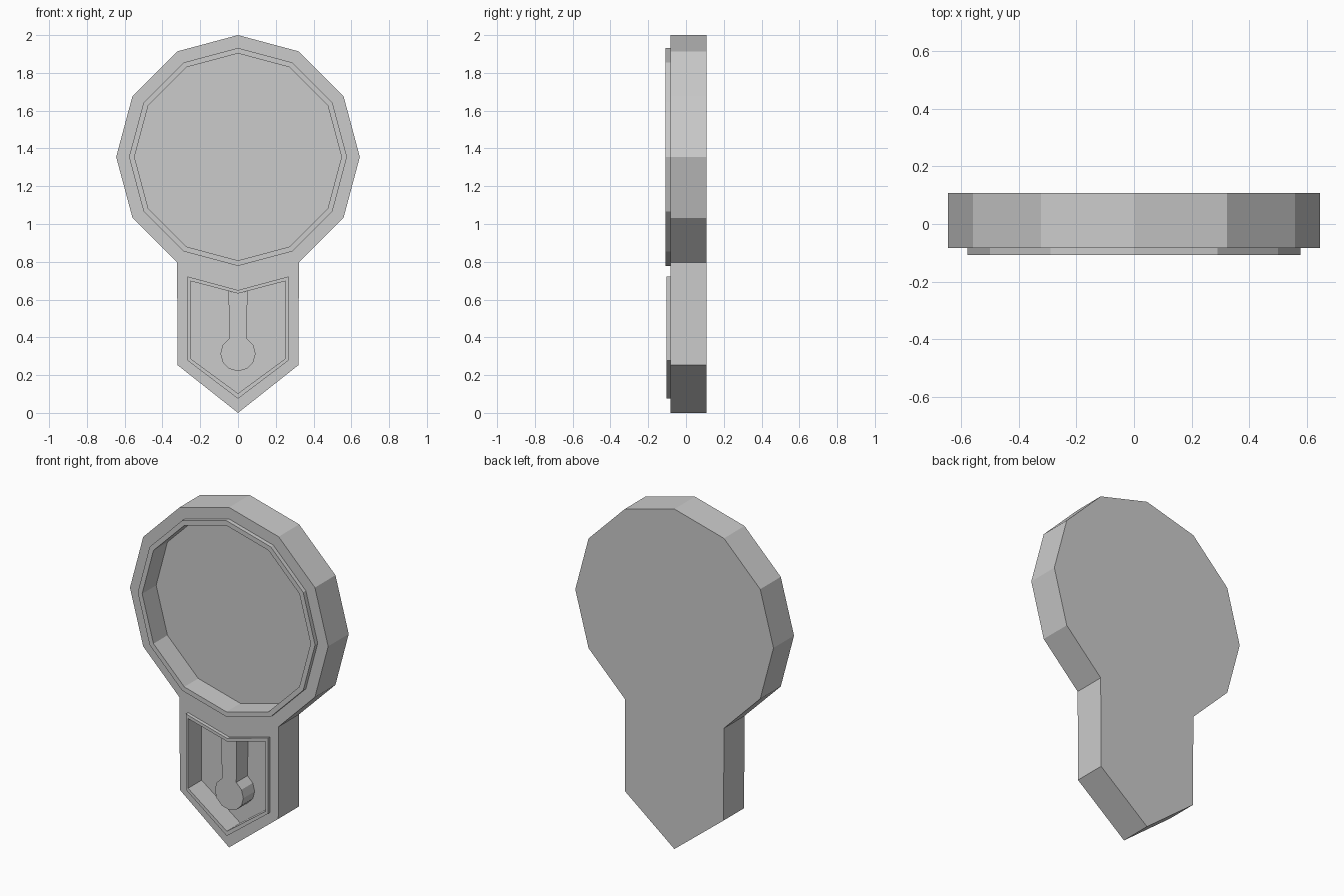
import bpy, bmesh, math

if "Cube" in bpy.data.objects:
    bpy.data.objects.remove(bpy.data.objects["Cube"])

FRONT, BACK, RECESS = -0.083, 0.108, 0.022


def dodecagon(r, cz):
    return [(r * math.sin(i * math.pi / 6), cz + r * math.cos(i * math.pi / 6)) for i in range(12)]


def mirrored(half):
    """Complete a right-hand outline (top to bottom) across x = 0."""
    return half + [(-x, z) for x, z in reversed(half) if abs(x) > 1e-6]


def finish(name, bm):
    bmesh.ops.recalc_face_normals(bm, faces=bm.faces)
    mesh = bpy.data.meshes.new(name)
    bm.to_mesh(mesh)
    bm.free()
    obj = bpy.data.objects.new(name, mesh)
    bpy.context.collection.objects.link(obj)
    return obj


def loft(bm, loops):
    """Join successive (outline, y) loops with quads; return vertex rings."""
    rings = [[bm.verts.new((x, y, z)) for x, z in pts] for pts, y in loops]
    for a, b in zip(rings, rings[1:]):
        n = len(a)
        for i in range(n):
            j = (i + 1) % n
            bm.faces.new((a[i], a[j], b[j], b[i]))
    return rings


def prism(name, pts, y0, y1):
    bm = bmesh.new()
    a, b = loft(bm, [(pts, y0), (pts, y1)])
    bm.faces.new(a)
    bm.faces.new(b)
    return finish(name, bm)


def rim(name, outer, inner, y):
    bm = bmesh.new()
    loft(bm, [(outer, FRONT), (outer, y), (inner, y), (inner, FRONT)])
    return finish(name, bm)


# Outlines in the x-z plane
CZ = 1.355
case_half = dodecagon(0.645, CZ)[:6] + [(0.32, 0.253), (0, 0)]
dial_outer, dial_inner = dodecagon(0.577, CZ), dodecagon(0.548, CZ)
win_outer = mirrored([(0, 0.65), (0.267, 0.722), (0.267, 0.277), (0, 0.075)])
win_inner = mirrored([(0, 0.632), (0.252, 0.698), (0.252, 0.288), (0, 0.103)])

# Case with recessed dial and pendulum window
case = prism("clock_case", mirrored(case_half), FRONT, BACK)
for pts in (dial_inner, win_inner):
    cutter = prism("recess_cutter", pts, FRONT - 0.1, RECESS)
    cutter.hide_render = True
    mod = case.modifiers.new("recess", 'BOOLEAN')
    mod.operation = 'DIFFERENCE'
    mod.solver = 'EXACT'
    mod.object = cutter
    bpy.context.view_layer.objects.active = case
    bpy.ops.object.modifier_apply(modifier=mod.name)
    bpy.data.objects.remove(cutter)

# Raised rims
rim("dial_rim", dial_outer, dial_inner, -0.108)
rim("window_rim", win_outer, win_inner, -0.104)

# Pendulum: rod and bob in one outline
bob = dodecagon(0.093, 0.314)[1:7]
prism("pendulum", mirrored([(0, 0.632), (0.05, 0.645)] + bob), FRONT, RECESS)
